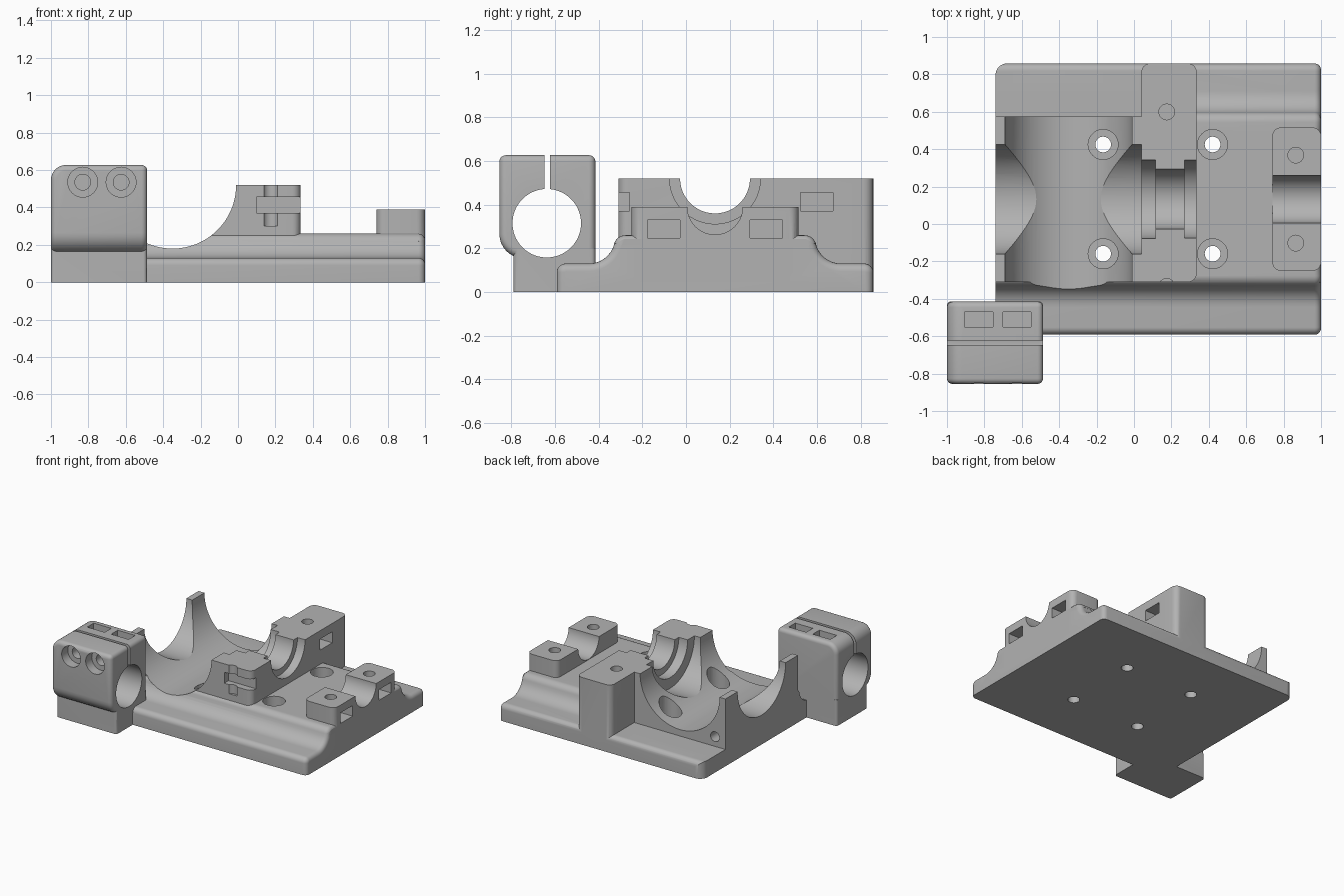
import bpy, bmesh, math
from mathutils import Matrix

old = bpy.data.objects.get("Cube")
if old:
    bpy.data.objects.remove(old, do_unlink=True)

grey = bpy.data.materials.new("matt_grey")
grey.use_nodes = True
colour = (0.45, 0.45, 0.45, 1)
grey.diffuse_color = colour
grey.node_tree.nodes["Principled BSDF"].inputs["Base Color"].default_value = colour

YC = 0.133      # symmetry line of the body and axis of the bearings
TOP = 0.52      # height of the bearing axis


def to_object(name, bm):
    bmesh.ops.recalc_face_normals(bm, faces=bm.faces[:])
    mesh = bpy.data.meshes.new(name)
    bm.to_mesh(mesh)
    bm.free()
    mesh.materials.append(grey)
    ob = bpy.data.objects.new(name, mesh)
    bpy.context.collection.objects.link(ob)
    return ob


def round_edges(bm, rule, radius, segments=6):
    edges = [e for e in bm.edges if rule(e)]
    bmesh.ops.bevel(bm, geom=edges, offset=radius, segments=segments,
                    profile=0.5, affect='EDGES', clamp_overlap=False)


def on(edge, axis, value):
    return all(abs(v.co[axis] - value) < 1e-4 for v in edge.verts)


def upright(edge):
    a, b = edge.verts
    return (a.co - b.co).xy.length < 1e-5


def box_mesh(x, y, z):
    bm = bmesh.new()
    bmesh.ops.create_cube(bm, size=1)
    for v in bm.verts:
        v.co = [lo if c < 0 else hi for c, (lo, hi) in zip(v.co, (x, y, z))]
    return bm


def box(name, x, y, z, radius=0):
    bm = box_mesh(x, y, z)
    if radius:
        round_edges(bm, upright, radius)
    return to_object(name, bm)


def rod(axis, centre, span, radius, segments=64):
    """Cylinder along an axis; centre gives the other two coordinates in order."""
    bm = bmesh.new()
    bmesh.ops.create_cone(bm, cap_ends=True, segments=segments, radius1=radius,
                          radius2=radius, depth=span[1] - span[0])
    if axis == 'X':
        bm.transform(Matrix.Rotation(math.pi / 2, 4, 'Y'))
    elif axis == 'Y':
        bm.transform(Matrix.Rotation(math.pi / 2, 4, 'X'))
    place = list(centre)
    place.insert('XYZ'.index(axis), sum(span) / 2)
    bm.transform(Matrix.Translation(place))
    return to_object("cutter", bm)


def arc(cx, cy, r, start, end, steps=8):
    angles = [math.radians(start + (end - start) * i / steps) for i in range(steps + 1)]
    return [(cx + r * math.cos(a), cy + r * math.sin(a)) for a in angles]


def prism_mesh(points, offset):
    bm = bmesh.new()
    face = bm.faces.new([bm.verts.new(p) for p in points])
    new = bmesh.ops.extrude_face_region(bm, geom=[face])["geom"]
    bmesh.ops.translate(bm, vec=offset, verts=[g for g in new if isinstance(g, bmesh.types.BMVert)])
    return bm


def combine(target, other, operation):
    mod = target.modifiers.new("combine", 'BOOLEAN')
    mod.operation, mod.solver, mod.object = operation, 'EXACT', other
    depsgraph = bpy.context.evaluated_depsgraph_get()
    mesh = bpy.data.meshes.new_from_object(target.evaluated_get(depsgraph))
    target.modifiers.clear()
    target.data = mesh
    bpy.data.objects.remove(other, do_unlink=True)


def add(target, other):
    combine(target, other, 'UNION')


def cut(target, other):
    combine(target, other, 'DIFFERENCE')


# Base plate: stepped profile with swept shoulders on both sides
half = [(-0.592, 0)] + arc(-0.552, 0.09, 0.04, 180, 90)
half += arc(-0.445, 0.25, 0.12, 270, 345) + arc(-0.277, 0.205, 0.055, 165, 90)
profile = half + [(2 * YC - y, z) for y, z in reversed(half)]
bm = prism_mesh([(-0.74, y, z) for y, z in profile], (1.74, 0, 0))
round_edges(bm, lambda e: on(e, 0, 1) and not on(e, 2, 0), 0.035, 5)
body = to_object("mount_body", bm)

# Flat rear ledge and its rounded corner
cut(body, box("cutter", (-0.9, 0.04), (0.575, 1), (0.13, 0.4)))
corner = arc(-0.68, 0.798, 0.06, 90, 180) + [(-0.8, 0.798), (-0.8, 0.92), (-0.68, 0.92)]
cut(body, to_object("cutter", prism_mesh([(x, y, -0.1) for x, y in corner], (0, 0, 0.4))))

# Cradle, centre bearing and end bearing blocks
add(body, box("cradle", (-0.74, 0.04), (-0.31, 0.575), (0, TOP)))
add(body, box("centre_bearing", (0.04, 0.335), (-0.31, 0.858), (0, TOP), 0.045))
add(body, box("centre_filler", (-0.1, 0.2), (-0.31, 0), (0, TOP)))
add(body, box("end_bearing", (0.74, 1), (-0.25, 0.516), (0.05, 0.39), 0.045))

# Wide trough across the cradle, then the stepped bearing bores
cut(body, rod('Y', (-0.35, TOP), (-0.7, 0.8), 0.34, 96))
for span, radius in (((-0.8, 0.04), 0.293), ((0, 0.4), 0.16),
                     ((0.03, 0.115), 0.21), ((0.27, 0.4), 0.208)):
    cut(body, rod('X', (YC, TOP), span, radius, 80))
cut(body, rod('X', (YC, 0.39), (0.7, 1.1), 0.127))

# Counterbored mounting holes
for x in (-0.165, 0.42):
    for side in (-1, 1):
        y = YC + side * 0.292
        cut(body, rod('Z', (x, y), (0.1, 0.6), 0.08, 40))
        cut(body, rod('Z', (x, y), (-0.1, 0.2), 0.042, 32))

# Bearing cap screw holes with side nut slots
for side in (-1, 1):
    for x, reach, inner, depth, slot in ((0.175, 0.466, 0.1, 0.3, (0.37, 0.455)),
                                         (0.865, 0.235, 0.79, 0.2, (0.248, 0.33))):
        y = YC + side * reach
        cut(body, rod('Z', (x, y), (depth, 0.6), 0.042, 32))
        cut(body, box("cutter", (inner, 0.4 if x < 0.5 else 1.1), (y - 0.075, y + 0.075), slot))

# Small cross hole in the rear cradle wall
cut(body, rod('Y', (-0.65, 0.205), (0.3, 0.7), 0.038, 32))

# Rod clamp: rounded head on a square foot
FRONT, BACK, LOW, HIGH = -0.855, -0.415, 0.155, 0.627
bm = box_mesh((-1, -0.486), (FRONT, BACK), (LOW, HIGH))
round_edges(bm, lambda e: on(e, 0, -1) and on(e, 2, HIGH), 0.08, 8)
round_edges(bm, lambda e: on(e, 1, FRONT) and on(e, 2, LOW), 0.11, 8)
round_edges(bm, lambda e: not (on(e, 1, BACK) and on(e, 2, LOW))
            and (e.calc_face_angle(0) > 1), 0.03, 5)
clamp = to_object("rod_clamp", bm)
add(clamp, box("clamp_foot", (-1, -0.486), (-0.79, BACK), (0, 0.2), 0.02))

# Rod bore, clamping slit, screw holes and nut slots
cut(clamp, rod('X', (-0.638, 0.315), (-1.1, -0.4), 0.157, 72))
cut(clamp, box("cutter", (-1.1, -0.4), (-0.648, -0.624), (0.4, 0.8)))
for x in (-0.83, -0.625):
    cut(clamp, rod('Y', (x, 0.535), (-0.9, -0.78), 0.08, 40))
    cut(clamp, rod('Y', (x, 0.535), (-0.85, -0.47), 0.042, 32))
    cut(clamp, box("cutter", (x - 0.075, x + 0.075), (-0.55, -0.47), (0.46, 0.8)))

# Smooth the curved surfaces and keep machined edges sharp
bpy.ops.object.select_all(action='DESELECT')
for ob in (body, clamp):
    ob.select_set(True)
    bpy.context.view_layer.objects.active = ob
bpy.ops.object.shade_smooth_by_angle(angle=math.radians(30))
